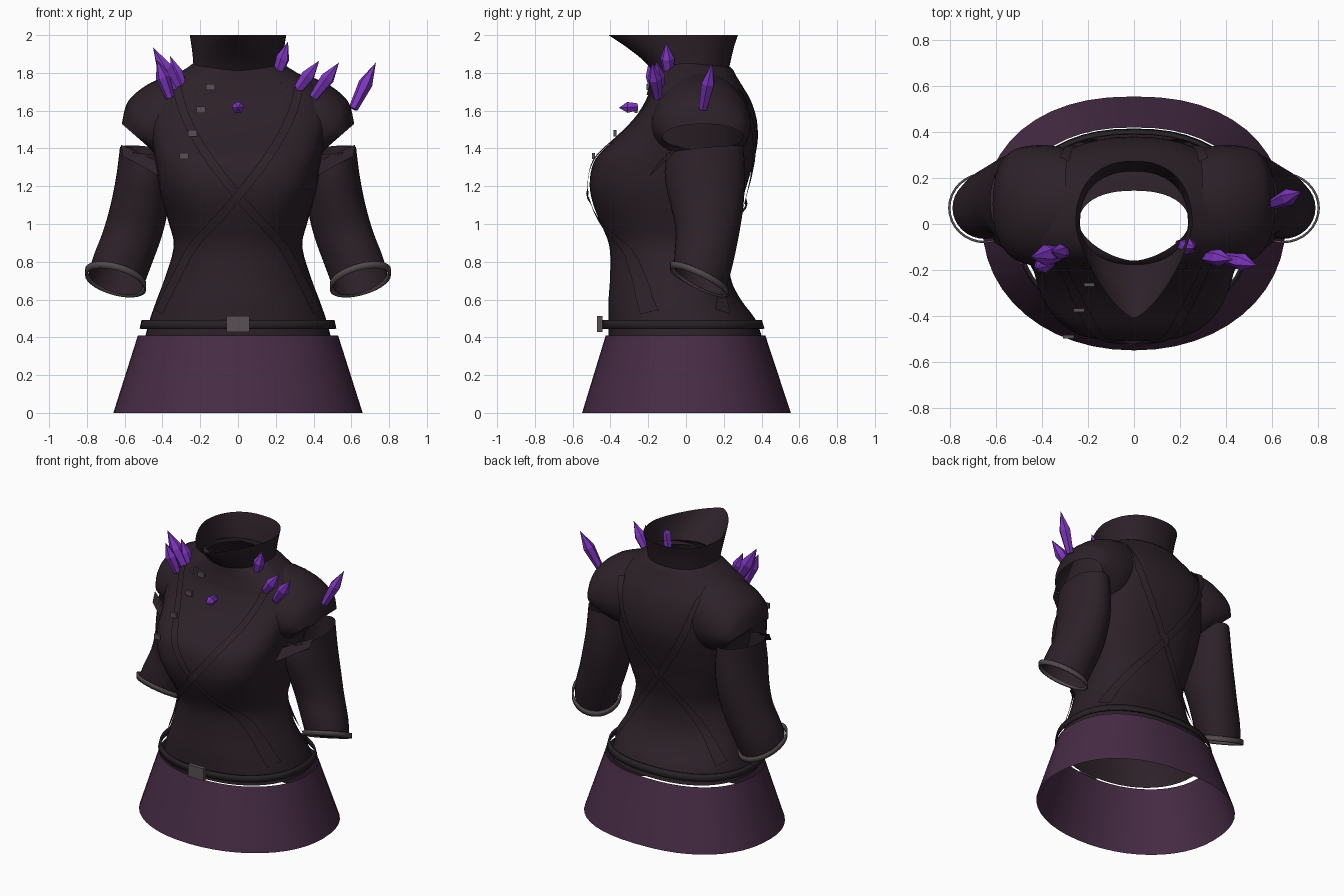
import bpy, bmesh, math
from mathutils import Vector

if "Cube" in bpy.data.objects:
    bpy.data.objects.remove(bpy.data.objects["Cube"])


def material(name, rgb):
    m = bpy.data.materials.new(name)
    m.diffuse_color = (*rgb, 1)
    m.use_nodes = True
    m.node_tree.nodes["Principled BSDF"].inputs["Base Color"].default_value = m.diffuse_color
    return m


CLOTH = material("dark plum cloth", (0.0255, 0.0150, 0.0215))
SKIRT = material("purple skirt cloth", (0.063, 0.025, 0.060))
LEATHER = material("black leather", (0.020, 0.015, 0.018))
METAL = material("dull metal", (0.10, 0.08, 0.09))
TRIM = material("cuff trim", (0.085, 0.066, 0.073))
CRYSTAL = material("violet crystal", (0.21, 0.037, 0.53))


def make(name, verts, faces, mat, smooth=True):
    me = bpy.data.meshes.new(name)
    me.from_pydata(verts, [], faces)
    bm = bmesh.new()
    bm.from_mesh(me)
    bmesh.ops.recalc_face_normals(bm, faces=bm.faces)
    bm.to_mesh(me)
    bm.free()
    me.materials.append(mat)
    for p in me.polygons:
        p.use_smooth = smooth
    ob = bpy.data.objects.new(name, me)
    bpy.context.collection.objects.link(ob)
    return ob


def loft(name, rings, mat):
    n = len(rings[0])
    faces = [(k * n + i, k * n + (i + 1) % n, (k + 1) * n + (i + 1) % n, (k + 1) * n + i)
             for k in range(len(rings) - 1) for i in range(n)]
    return make(name, [p for r in rings for p in r], faces, mat)


def spline(keys, steps):
    """Catmull-Rom interpolation of parameter tuples."""
    out = []
    for i in range(len(keys) - 1):
        a, b, c, d = (keys[max(0, min(len(keys) - 1, i + j))] for j in (-1, 0, 1, 2))
        for s in range(steps):
            t = s / steps
            out.append(tuple(0.5 * (2 * q + (r - p) * t + (2 * p - 5 * q + 4 * r - u) * t * t
                                    + (3 * q - p - 3 * r + u) * t ** 3)
                             for p, q, r, u in zip(a, b, c, d)))
    return out + [tuple(keys[-1])]


def body_ring(z, w, front, back, n_front=2.2, n_back=2.3, seg=48):
    """Horizontal cross-section with its own front and back depth."""
    pts = []
    for i in range(seg):
        a = 2 * math.pi * i / seg
        c, s = math.cos(a), math.sin(a)
        n = n_back if s > 0 else n_front
        x = math.copysign(abs(c) ** (2 / n), c) * w
        pts.append((x, abs(s) ** (2 / n) * (back if s > 0 else front), z))
    return pts


def arm_ring(side, ox, oz, ix, iz, yc, yh, tilt, grow=0, dz=0, seg=32):
    """Ring round the arm from outer to inner point, tilted down to the back."""
    pts = []
    for i in range(seg):
        a = 2 * math.pi * i / seg
        c, s = math.cos(a), math.sin(a)
        x = (ox + ix) / 2 + c * ((ox - ix) / 2 + grow)
        z = (oz + iz) / 2 + c * (oz - iz) / 2 - tilt * s + dz
        pts.append((side * x, yc + s * (yh + grow), z))
    return pts


def thicken(ob, t):
    m = ob.modifiers.new("thickness", 'SOLIDIFY')
    m.thickness = t
    m.offset = 0


# Torso: height, half width, front, back, front roundness
TORSO = [(.41, .49, -.41, .40, 2.2), (.5, .465, -.41, .365, 2.2), (.6, .43, -.41, .29, 2.2),
         (.72, .385, -.402, .235, 2.2), (.88, .34, -.405, .235, 2.3), (1.0, .365, -.45, .265, 2.5),
         (1.1, .395, -.49, .29, 2.8), (1.2, .42, -.51, .32, 3.1), (1.3, .435, -.498, .35, 3.2),
         (1.37, .445, -.46, .368, 3.2), (1.45, .46, -.375, .38, 3.1), (1.55, .48, -.28, .375, 3.0),
         (1.65, .465, -.215, .345, 2.8), (1.72, .425, -.19, .305, 2.5), (1.78, .345, -.18, .268, 2.2),
         (1.83, .265, -.175, .235, 1.9), (1.85, .24, -.16, .145, 1.6)]
loft("torso", [body_ring(*k) for k in spline(TORSO, 3)], CLOTH)

# Shoulder caps: outer x, z, inner x, z, y centre, y half width, tilt
CAP = [(.30, 1.80, .26, 1.30, .075, .25, 0), (.41, 1.77, .32, 1.30, .08, .262, 0),
       (.50, 1.725, .37, 1.31, .08, .262, 0), (.585, 1.645, .42, 1.345, .085, .245, 0),
       (.615, 1.53, .46, 1.395, .09, .215, 0)]
for side, tag in ((-1, "left"), (1, "right")):
    loft("shoulder_cap_" + tag, [arm_ring(side, *k) for k in spline(CAP, 4)], CLOTH)

# Crossed seam straps laid on the torso
bpy.context.view_layer.update()
dg = bpy.context.evaluated_depsgraph_get()


def on_body(x, z, facing, lift):
    hit, loc, nor, *_ = bpy.context.scene.ray_cast(dg, Vector((x, 3 * facing, z)), Vector((0, -facing, 0)))
    if not hit:
        return None
    if nor.y * facing < 0:
        nor = -nor
    return loc + nor * lift


def strap(name, path, facing, width, mat, lift=0.012):
    pts = spline(path, 8)
    verts = []
    for i, p in enumerate(pts):
        q, r = pts[max(i - 1, 0)], pts[min(i + 1, len(pts) - 1)]
        d = Vector((r[0] - q[0], r[1] - q[1])).normalized() * width / 2
        pair = [on_body(p[0] + s * d.y, p[1] - s * d.x, facing, lift) for s in (-1, 1)]
        if None not in pair:
            verts += pair
    faces = [(i, i + 1, i + 3, i + 2) for i in range(0, len(verts) - 2, 2)]
    make(name, verts, faces, mat)


FRONT = [(-.32, 1.72), (-.28, 1.57), (-.18, 1.38), (0, 1.15), (.21, .91), (.31, .73), (.41, .53)]
BACK = [(-.30, 1.70), (-.26, 1.55), (-.17, 1.35), (0, 1.10), (.18, .86), (.29, .70), (.40, .53)]
for side, tag in ((-1, "left"), (1, "right")):
    strap("front_strap_" + tag, [(-side * x, z) for x, z in FRONT], -1, .045, CLOTH)
    strap("back_strap_" + tag, [(-side * x, z) for x, z in BACK], 1, .045, CLOTH, .016)
strap("collar_band", [(-.22, 1.715), (-.1, 1.715), (.1, 1.715), (.23, 1.715)], -1, .07, CLOTH, .007)

# Collar with a pointed front lip
COLLAR = [(1.81, .235, -.175, .225, 1.9), (1.87, .238, -.23, .238, 1.8),
          (1.94, .246, -.32, .255, 1.6), (2.0, .255, -.41, .275, 1.4)]
loft("collar", [body_ring(*k) for k in spline(COLLAR, 3)], CLOTH)

# Skirt, belt and buckle
loft("skirt", [body_ring(0, .66, -.55, .555, 2.08), body_ring(.41, .53, -.425, .42, 2.1)], SKIRT)
thicken(loft("belt", [body_ring(.445, .515, -.44, .41), body_ring(.49, .505, -.435, .395)], LEATHER), .012)


def box(name, centre, size, mat):
    c = Vector(centre)
    v = [c + Vector((x * size[0], y * size[1], z * size[2])) / 2
         for x in (-1, 1) for y in (-1, 1) for z in (-1, 1)]
    f = [(0, 1, 3, 2), (4, 6, 7, 5), (0, 4, 5, 1), (2, 3, 7, 6), (0, 2, 6, 4), (1, 5, 7, 3)]
    make(name, v, f, mat, False)


box("buckle", (0, -.457, .47), (.12, .028, .085), METAL)
for i, p in enumerate([(-.145, -.20, 1.725), (-.195, -.265, 1.605), (-.24, -.375, 1.48), (-.285, -.49, 1.36)]):
    box("button_%d" % (i + 1), p, (.047, .016, .033), METAL)

# Sleeves, cuffs and the folded flap at the front of each sleeve top
SLEEVE = [(.625, 1.405, .375, 1.38, .10, .205, -.02), (.645, 1.25, .36, 1.23, .10, .212, 0),
          (.675, 1.10, .37, 1.08, .11, .192, .01), (.715, .96, .405, .93, .11, .165, .03),
          (.765, .83, .46, .78, .09, .15, .05), (.79, .74, .505, .665, .07, .135, .068)]
for side, tag in ((-1, "left"), (1, "right")):
    loft("sleeve_" + tag, [arm_ring(side, *k) for k in spline(SLEEVE, 4)], CLOTH)
    end = SLEEVE[-1]
    thicken(loft("cuff_" + tag, [arm_ring(side, *end, grow=.014, dz=d) for d in (-.014, .022)], TRIM), .010)
    make("sleeve_flap_" + tag, [(side * x, y, z) for x, y, z in
                                ((.41, -.20, 1.25), (.61, -.08, 1.36), (.62, -.04, 1.42), (.42, -.14, 1.33))],
         [(0, 1, 2, 3)], CLOTH, False)


# Crystals: narrow base, wide shoulder, sharp tip
def crystal(name, base, tip, r):
    base, tip = Vector(base), Vector(tip)
    axis = tip - base
    q = axis.to_track_quat('Z', 'Y')
    n = 6
    verts = [base + axis * t + q @ Vector((math.cos(2 * math.pi * i / n), math.sin(2 * math.pi * i / n), 0)) * r * k
             for t, k in ((0, .65), (.55, 1)) for i in range(n)] + [tip]
    faces = [tuple(range(n))]
    for i in range(n):
        j = (i + 1) % n
        faces += [(i, j, n + j, n + i), (n + i, n + j, 2 * n)]
    make(name, verts, faces, CRYSTAL, False)


CRYSTALS = [((-.31, -.125, 1.68), (-.45, -.145, 1.935), .046), ((-.36, -.16, 1.67), (-.43, -.195, 1.87), .038),
            ((-.28, -.12, 1.70), (-.36, -.12, 1.89), .034), ((.20, -.09, 1.77), (.265, -.105, 1.965), .038),
            ((.30, -.14, 1.69), (.43, -.155, 1.865), .038), ((.40, -.15, 1.67), (.535, -.18, 1.855), .038),
            ((.61, .09, 1.61), (.73, .14, 1.855), .038), ((0, -.255, 1.62), (0, -.355, 1.615), .033)]
for i, c in enumerate(CRYSTALS):
    crystal("crystal_%d" % (i + 1), *c)
